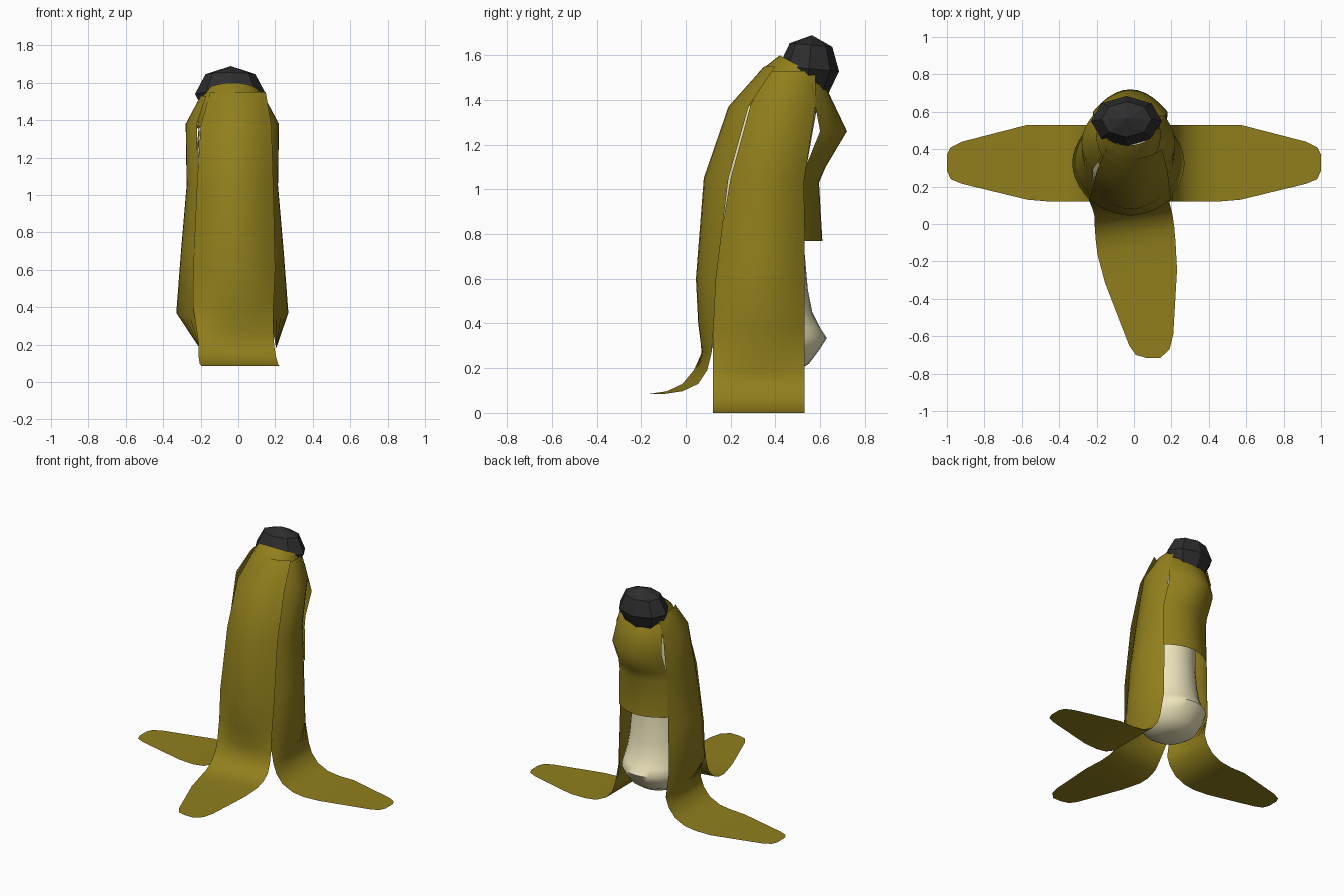
import bpy, math
from mathutils import Vector


def material(name, rgb):
    m = bpy.data.materials.new(name)
    m.diffuse_color = (*rgb, 1)
    return m


PEEL = material("peel", (0.28, 0.21, 0.012))
FLESH = material("flesh", (0.85, 0.78, 0.5))
DARK = material("dark", (0.027, 0.027, 0.028))


def make(name, verts, faces, mat, angle=60):
    me = bpy.data.meshes.new(name)
    me.from_pydata(verts, [], faces)
    me.materials.append(mat)
    ob = bpy.data.objects.new(name, me)
    bpy.context.collection.objects.link(ob)
    bpy.ops.object.select_all(action='DESELECT')
    ob.select_set(True)
    bpy.context.view_layer.objects.active = ob
    bpy.ops.object.shade_smooth_by_angle(angle=math.radians(angle))
    return ob


def strip(name, out, lat, rows, n=10):
    """Peel sheet. Row: outward distance, z, side from, side to, edge inset, skew, x shift."""
    out, lat = Vector(out), Vector(lat)
    verts, faces = [], []
    for row in rows:
        o, z, a, b, inset, skew, cx = (list(row) + [0, 0, 0])[:7]
        for i in range(n + 1):
            u = 2 * i / n - 1
            side = (a + b) / 2 + (b - a) / 2 * u
            verts.append(out * (o - inset * u * u - skew * u) + lat * side + Vector((cx, 0, z)))
    w = n + 1
    for r in range(len(rows) - 1):
        for i in range(n):
            k = r * w + i
            faces.append((k, k + 1, k + w + 1, k + w))
    # keep every sheet facing outward
    if (Vector((0, 0, -1)).cross(lat)).dot(out) > 0:
        faces = [f[::-1] for f in faces]
    return make(name, verts, faces, PEEL, 80)


def loft(name, rings, mat, cap=True, n=32):
    """Stacked ellipses. Ring: centre y, z, radius x, radius y, tilt."""
    verts, faces = [], []
    for cy, z, rx, ry, tilt in rings:
        for i in range(n):
            a = 2 * math.pi * i / n
            verts.append((-0.03 + rx * math.cos(a), cy + ry * math.sin(a),
                          z - tilt * ry * math.sin(a)))
    for r in range(len(rings) - 1):
        for i in range(n):
            j = (i + 1) % n
            faces.append((r * n + i, r * n + j, r * n + n + j, r * n + n + i))
    if cap:
        faces.append(tuple(range(n))[::-1])
        faces.append(tuple(range((len(rings) - 1) * n, len(rings) * n)))
    return make(name, verts, faces, mat)


# fruit inside, with a rounded lower end
loft("fruit_flesh", [
    (0.36, 0.165, 0.06, 0.06, 0), (0.36, 0.18, 0.13, 0.13, 0), (0.36, 0.22, 0.19, 0.19, 0),
    (0.36, 0.28, 0.225, 0.235, 0), (0.36, 0.335, 0.235, 0.27, 0), (0.35, 0.38, 0.23, 0.25, 0),
    (0.335, 0.45, 0.22, 0.23, 0), (0.325, 0.55, 0.21, 0.22, 0), (0.315, 0.72, 0.2, 0.215, 0),
    (0.33, 1.05, 0.195, 0.2, 0), (0.4, 1.36, 0.18, 0.185, 0), (0.48, 1.5, 0.1, 0.1, 0)], FLESH)

# neck of the peel just below the dark tip
loft("peel_neck", [(0.42, 1.36, 0.19, 0.18, 0.1), (0.47, 1.48, 0.175, 0.14, 0.35),
                   (0.525, 1.54, 0.15, 0.105, 0.57)], PEEL, cap=False)

# front strip, curling out onto a flat tip
strip("peel_front", (0, -1, 0), (1, 0, 0), [
    (-0.35, 1.55, -0.15, 0.15, 0.05), (-0.19, 1.37, -0.2, 0.18, 0.09),
    (-0.08, 1.05, -0.22, 0.19, 0.11), (-0.045, 0.6, -0.24, 0.2, 0.09),
    (-0.055, 0.4, -0.24, 0.19, 0.07), (-0.075, 0.27, -0.22, 0.19, 0.02, 0.02),
    (-0.065, 0.19, -0.21, 0.195, 0, 0.03), (-0.02, 0.13, -0.21, 0.205, 0, 0.035),
    (0.05, 0.097, -0.205, 0.215, 0, 0.035), (0.13, 0.085, -0.195, 0.222, 0, 0.035),
    (0.28, 0.085, -0.155, 0.23, 0, 0.035), (0.62, 0.085, -0.025, 0.21, 0, 0.03),
    (0.685, 0.085, 0.01, 0.19, 0, 0.015), (0.717, 0.085, 0.07, 0.14, 0, 0)])

# two side strips, mirrored
for name, s in (("peel_left", -1), ("peel_right", 1)):
    strip(name, (s, 0, 0), (0, 1, 0), [
        (0.17, 1.53, 0.37, 0.58, 0.03, 0, -0.03), (0.25, 1.38, 0.29, 0.58, 0.06, 0, -0.03),
        (0.245, 1.05, 0.2, 0.53, 0.06, 0, -0.03), (0.275, 0.7, 0.14, 0.53, 0.08, 0, -0.03),
        (0.3, 0.37, 0.12, 0.53, 0.1, 0, -0.03), (0.205, 0.18, 0.12, 0.53),
        (0.23, 0.11, 0.12, 0.53), (0.28, 0.05, 0.12, 0.53), (0.36, 0.012, 0.12, 0.53),
        (0.45, 0, 0.12, 0.53), (0.57, 0, 0.13, 0.53), (0.92, 0, 0.215, 0.44),
        (0.98, 0, 0.24, 0.41), (1.0, 0, 0.285, 0.37)])

# short back strip with a bulge
strip("peel_back", (0, 1, 0), (1, 0, 0), [
    (0.54, 1.54, -0.17, 0.11, 0.03), (0.62, 1.47, -0.2, 0.15, 0.06),
    (0.72, 1.26, -0.22, 0.18, 0.12), (0.625, 1.1, -0.215, 0.175, 0.09),
    (0.595, 1.03, -0.215, 0.175, 0.07), (0.61, 0.77, -0.22, 0.175, 0.08)])

# faceted dark tip
bpy.ops.mesh.primitive_uv_sphere_add(segments=8, ring_count=4, radius=1,
                                     location=(-0.04, 0.55, 1.54))
tip = bpy.context.object
tip.name = "dark_tip"
tip.scale = (0.19, 0.135, 0.15)
tip.rotation_euler = (math.radians(-5), 0, 0)
tip.data.materials.append(DARK)
